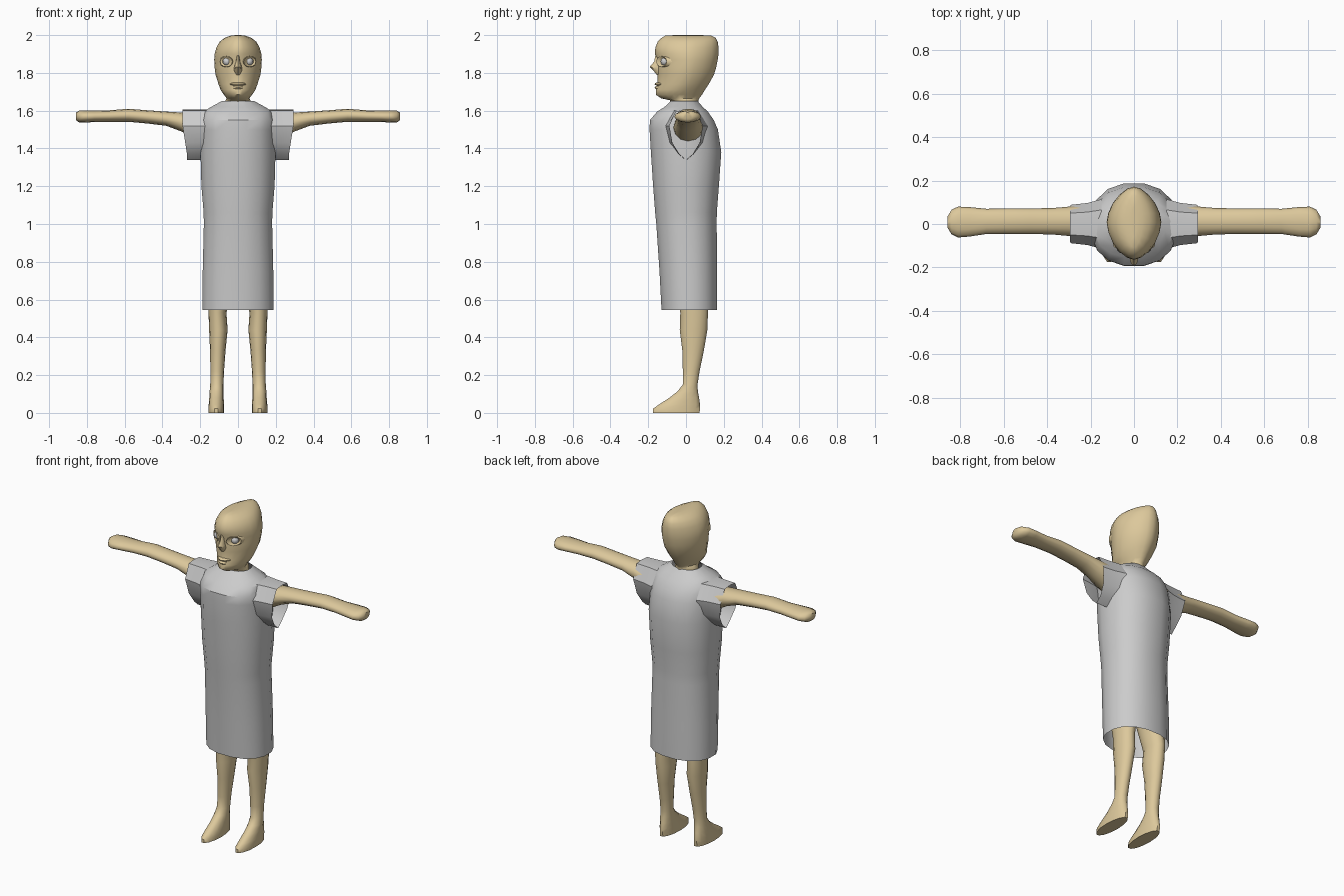
import bpy, bmesh
from math import sin, cos, pi, radians

skin = bpy.data.materials.new("skin")
skin.diffuse_color = (0.72, 0.58, 0.33, 1)


def finish(name, bm, mat=None, mirror=False, subsurf=0, angle=40):
    bmesh.ops.recalc_face_normals(bm, faces=bm.faces[:])
    me = bpy.data.meshes.new(name)
    bm.to_mesh(me)
    bm.free()
    ob = bpy.data.objects.new(name, me)
    bpy.context.collection.objects.link(ob)
    if mat:
        me.materials.append(mat)
    if mirror:
        m = ob.modifiers.new("mirror", 'MIRROR')
        m.use_mirror_merge = False
    if subsurf:
        s = ob.modifiers.new("smooth", 'SUBSURF')
        s.levels = s.render_levels = subsurf
    bpy.ops.object.select_all(action='DESELECT')
    ob.select_set(True)
    bpy.context.view_layer.objects.active = ob
    bpy.ops.object.shade_smooth_by_angle(angle=radians(angle))
    return ob


def bridge(rings, cap_start=False, cap_end=False):
    bm = bmesh.new()
    vs = [[bm.verts.new(p) for p in r] for r in rings]
    n = len(vs[0])
    for a, b in zip(vs, vs[1:]):
        for i in range(n):
            j = (i + 1) % n
            bm.faces.new((a[i], a[j], b[j], b[i]))
    if cap_start:
        bm.faces.new(vs[0])
    if cap_end:
        bm.faces.new(vs[-1])
    return bm


def power(v, e):
    return (1 if v >= 0 else -1) * abs(v) ** (2 / e)


# Ring = (position on axis, low and high of first cross axis, low and high of second)
def loft(rings, axis='z', n=12, e=2.0, turn=0.0, caps=(False, False)):
    out = []
    for t, a0, a1, b0, b1 in rings:
        pts = []
        for i in range(n):
            w = 2 * pi * (i + turn) / n
            a = (a0 + a1) / 2 + (a1 - a0) / 2 * power(cos(w), e)
            b = (b0 + b1) / 2 + (b1 - b0) / 2 * power(sin(w), e)
            pts.append((a, b, t) if axis == 'z' else (t, a, b))
        out.append(pts)
    return bridge(out, *caps)


def sym(rows):
    return [(z, -x, x, y0, y1) for z, x, y0, y1 in rows]


# Head and neck, tapering to a ridge front and back
head = [(1.58, .07, -.07, .07), (1.655, .065, -.085, .065), (1.665, .06, -.13, .07),
        (1.685, .075, -.16, .085), (1.71, .092, -.16, .10), (1.74, .103, -.15, .12),
        (1.79, .119, -.15, .148), (1.83, .124, -.152, .16), (1.87, .126, -.15, .168),
        (1.90, .124, -.165, .172), (1.935, .114, -.162, .172), (1.965, .097, -.15, .168),
        (1.985, .072, -.13, .157), (1.997, .04, -.11, .135), (2.0, .012, -.06, .08)]
finish("head", loft(sym(head), n=20, e=1.72, caps=(True, True)), skin, angle=50)

# Nose
finish("nose", loft(sym([(1.79, .012, -.155, -.12), (1.815, .022, -.175, -.12),
                         (1.832, .02, -.192, -.12), (1.86, .011, -.168, -.12),
                         (1.895, .008, -.162, -.13)]), n=8, caps=(True, True)), skin)

# Lips
for nm, z, w in (("upper_lip", 1.741, .047), ("lower_lip", 1.722, .04)):
    bm = bmesh.new()
    bmesh.ops.create_uvsphere(bm, u_segments=12, v_segments=8, radius=1)
    for v in bm.verts:
        x = v.co.x
        v.co = (x * w, -.142 + v.co.y * .024 + .025 * x * x, z + v.co.z * .010)
    finish(nm, bm, skin)

# Eyeballs and the almond eyelids around them
bm = bmesh.new()
bmesh.ops.create_uvsphere(bm, u_segments=12, v_segments=8, radius=.022)
bmesh.ops.translate(bm, verts=bm.verts[:], vec=(.058, -.112, 1.86))
finish("eyes", bm, None, True)
lids = []
for k, off in ((1.0, .012), (.85, -.012), (.55, -.003)):
    lids.append([(.062 + .038 * k * cos(2 * pi * i / 12),
                  -.118 + off + .85 * .038 * k * cos(2 * pi * i / 12),
                  1.86 + .033 * k * sin(2 * pi * i / 12)) for i in range(12)])
finish("eyelids", bridge(lids), skin, True)

# Torso under the robe
finish("torso", loft(sym([(.80, .12, -.08, .10), (.95, .145, -.10, .12),
                          (1.15, .13, -.10, .10), (1.4, .16, -.14, .13),
                          (1.54, .15, -.10, .09), (1.62, .06, -.05, .06)]),
                     caps=(True, True)), skin)

# Arms with mitten hands
arm = [(.13, -.07, .09, 1.42, 1.58), (.22, -.065, .088, 1.445, 1.585),
       (.30, -.055, .08, 1.49, 1.59), (.38, -.048, .073, 1.52, 1.595),
       (.48, -.046, .072, 1.532, 1.602), (.58, -.046, .072, 1.541, 1.61),
       (.68, -.046, .07, 1.541, 1.602), (.76, -.058, .078, 1.54, 1.60),
       (.81, -.062, .08, 1.537, 1.60), (.84, -.048, .066, 1.537, 1.60),
       (.858, -.018, .036, 1.55, 1.59)]
finish("arms", loft(arm, 'x', 12, caps=(True, True)), skin, True, angle=60)

# Legs and feet
leg = [(0, .073, .156, -.178, .075), (.022, .073, .156, -.178, .077),
       (.045, .074, .155, -.145, .077), (.08, .076, .152, -.09, .071),
       (.115, .077, .15, -.045, .064), (.15, .077, .147, -.018, .062),
       (.22, .074, .146, -.018, .073), (.33, .066, .148, -.021, .096),
       (.44, .055, .153, -.035, .115), (.53, .061, .156, -.032, .118),
       (.70, .03, .16, -.07, .12), (.88, .01, .15, -.09, .12)]
finish("legs", loft(leg, n=14, caps=(True, True)), skin, True, angle=50)

# Robe, open at hem and neck
robe = [(.545, .192, -.132, .168), (.75, .19, -.143, .168), (1.0, .184, -.16, .165),
        (1.06, .185, -.166, .166), (1.2, .197, -.177, .177), (1.38, .202, -.189, .19),
        (1.5, .2, -.196, .172), (1.55, .198, -.194, .15), (1.595, .185, -.155, .118),
        (1.62, .145, -.115, .09), (1.652, .085, -.082, .062)]
finish("robe", loft(sym(robe), n=16, e=2.25, turn=.5), angle=35)

# Hanging sleeves with a teardrop opening
half = [(.05, 1.60), (.088, 1.52), (.072, 1.43), (.035, 1.37)]
shape = [(0, 1.605)] + half + [(0, 1.338)] + [(-y, z) for y, z in reversed(half)]
rows = []
for x, k, lean in ((.15, 1.3, 0), (.215, 1.1, .01), (.295, 1.0, .025)):
    rows.append([(x - lean * min(1, max(0, (1.53 - z) / .16)), y * k, z) for y, z in shape])
finish("sleeves", bridge(rows), None, True, angle=35)
